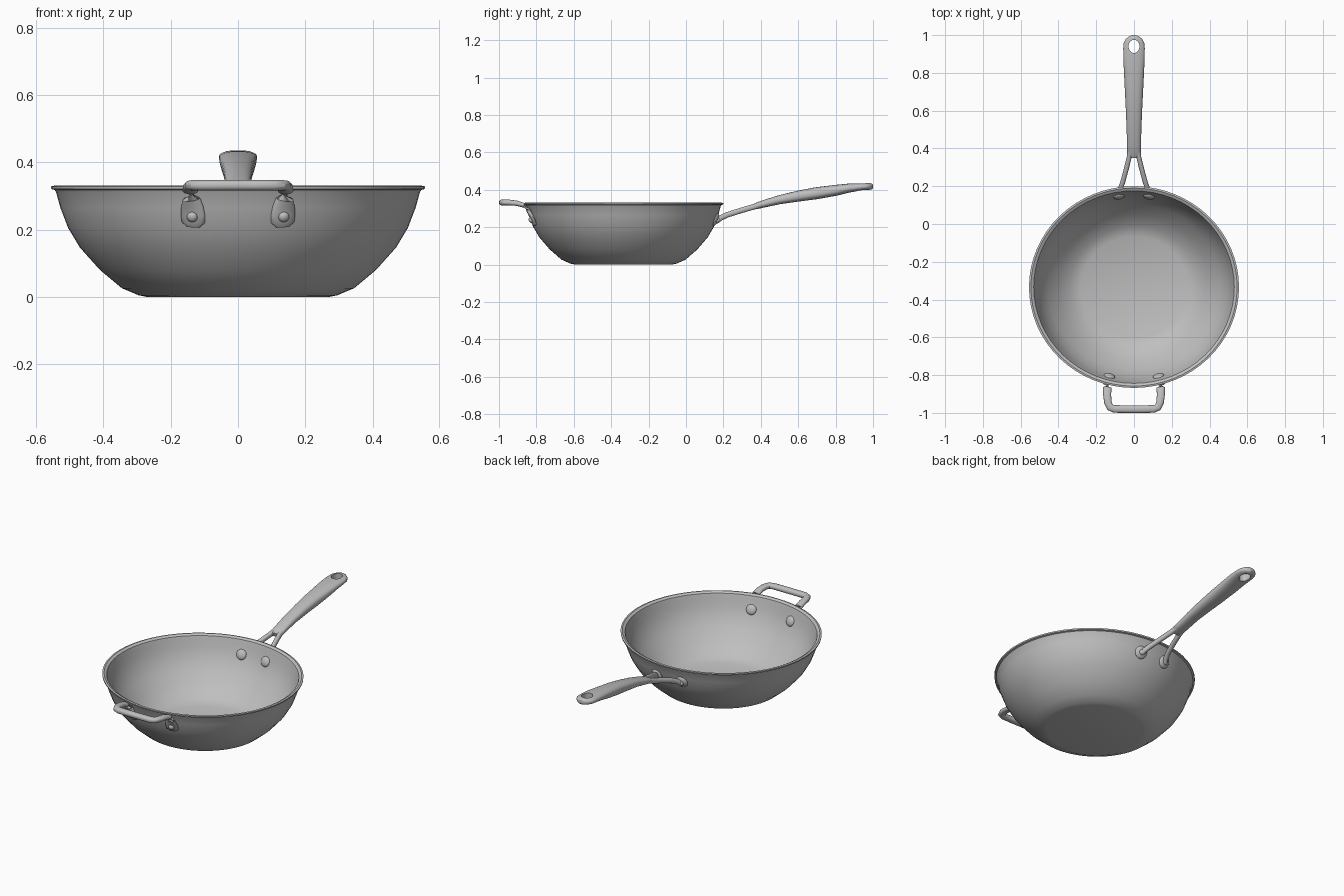
import bpy, bmesh, math
from mathutils import Vector, Matrix

if "Cube" in bpy.data.objects:
    bpy.data.objects.remove(bpy.data.objects["Cube"], do_unlink=True)

GREY = (0.52, 0.52, 0.52, 1.0)
metal = bpy.data.materials.new("grey_metal")
metal.use_nodes = True
metal.diffuse_color = GREY
metal.node_tree.nodes["Principled BSDF"].inputs["Base Color"].default_value = GREY

BOWL_Y, SQUASH = -0.334, 0.96   # bowl centre and its slight ovalness
OUTER = [(0.0, 0.0), (0.27, 0.0), (0.295, 0.005), (0.345, 0.026), (0.41, 0.08),
         (0.47, 0.147), (0.505, 0.205), (0.528, 0.265), (0.541, 0.312)]
RIM = [(0.545, 0.318), (0.555, 0.321), (0.556, 0.329), (0.546, 0.331), (0.531, 0.323)]
INNER = [(0.524, 0.30), (0.514, 0.262), (0.492, 0.207), (0.457, 0.152), (0.398, 0.088),
         (0.337, 0.036), (0.28, 0.014), (0.0, 0.014)]


def finish(bm, name, angle=40):
    """Turn a bmesh into a smooth-shaded object with the metal material."""
    bmesh.ops.recalc_face_normals(bm, faces=bm.faces)
    mesh = bpy.data.meshes.new(name)
    bm.to_mesh(mesh)
    bm.free()
    mesh.materials.append(metal)
    obj = bpy.data.objects.new(name, mesh)
    bpy.context.collection.objects.link(obj)
    smooth(obj, angle)
    return obj


def smooth(obj, angle=40):
    bpy.ops.object.select_all(action='DESELECT')
    obj.select_set(True)
    bpy.context.view_layer.objects.active = obj
    bpy.ops.object.shade_smooth_by_angle(angle=math.radians(angle))


def loft(name, sections, sides=20, power=0.85):
    """Skin rounded sections, each given as (centre, flat-side normal, half width, half height)."""
    bm = bmesh.new()
    centres = [Vector(s[0]) for s in sections]
    rings = []
    for i, (_, n, w, h) in enumerate(sections):
        t = (centres[min(i + 1, len(centres) - 1)] - centres[max(i - 1, 0)]).normalized()
        side = t.cross(Vector(n)).normalized()
        up = side.cross(t)
        ring = []
        for k in range(sides):
            a = 2 * math.pi * k / sides
            c, s = math.cos(a), math.sin(a)
            c = math.copysign(abs(c) ** power, c)
            s = math.copysign(abs(s) ** power, s)
            ring.append(bm.verts.new(centres[i] + side * w * c + up * h * s))
        rings.append(ring)
    for a, b in zip(rings, rings[1:]):
        for k in range(sides):
            j = (k + 1) % sides
            bm.faces.new((a[k], a[j], b[j], b[k]))
    bm.faces.new(rings[0])
    bm.faces.new(rings[-1])
    return finish(bm, name)


def wall(profile, x, z, sign):
    """Point and outward normal on the bowl wall at x and z; sign +1 is the back."""
    pts = sorted(profile, key=lambda p: p[1])
    for (r0, z0), (r1, z1) in zip(pts, pts[1:]):
        if z0 <= z <= z1 and z1 > z0:
            r = r0 + (r1 - r0) * (z - z0) / (z1 - z0)
            y = math.sqrt(r * r - x * x)
            n = Vector((x / r, sign * y / r, -(r1 - r0) / (z1 - z0))).normalized()
            return Vector((x, BOWL_Y + sign * y * SQUASH, z)), n


def dome(name, centre, normal, radius, height):
    """Flattened ball used for rivets and mounting pads."""
    bm = bmesh.new()
    bmesh.ops.create_uvsphere(bm, u_segments=20, v_segments=10, radius=1)
    m = (Matrix.Translation(centre) @ normal.to_track_quat('Z', 'Y').to_matrix().to_4x4()
         @ Matrix.Diagonal((radius, radius, height, 1)))
    bmesh.ops.transform(bm, matrix=m, verts=bm.verts)
    return finish(bm, name)


# Bowl: turned profile with a flared rim
bm = bmesh.new()
verts = [bm.verts.new((r, 0, z)) for r, z in OUTER + RIM + INNER]
edges = [bm.edges.new(p) for p in zip(verts, verts[1:])]
bmesh.ops.spin(bm, geom=verts + edges, cent=(0, 0, 0), axis=(0, 0, 1),
               angle=2 * math.pi, steps=64, use_duplicate=False)
bmesh.ops.remove_doubles(bm, verts=bm.verts, dist=0.0005)
bmesh.ops.transform(bm, verts=bm.verts, matrix=Matrix.Translation((0, BOWL_Y, 0))
                    @ Matrix.Diagonal((1, SQUASH, 1, 1)))
finish(bm, "bowl", 35)

# Long handle grip: (y, z, half width, half height)
GRIP = [(0.352, 0.306, 0.028, 0.012), (0.375, 0.313, 0.036, 0.017), (0.42, 0.326, 0.037, 0.02),
        (0.5, 0.347, 0.039, 0.024), (0.6, 0.366, 0.043, 0.029), (0.7, 0.382, 0.048, 0.032),
        (0.8, 0.397, 0.053, 0.029), (0.87, 0.409, 0.056, 0.024), (0.93, 0.415, 0.057, 0.02),
        (0.96, 0.417, 0.054, 0.019), (0.98, 0.418, 0.043, 0.018), (0.993, 0.418, 0.027, 0.016),
        (1.0, 0.418, 0.010, 0.010)]
grip = loft("long_handle_grip", [((0, y, z), (0, 0, 1), w, h) for y, z, w, h in GRIP], 28, 0.8)

# Hanging hole through the grip
bpy.ops.mesh.primitive_cylinder_add(vertices=28, radius=1, depth=1, location=(0, 0.94, 0.415))
cutter = bpy.context.object
cutter.scale = (0.029, 0.035, 0.3)
cutter.hide_render = True
mod = grip.modifiers.new("hanging_hole", 'BOOLEAN')
mod.operation, mod.solver, mod.object = 'DIFFERENCE', 'EXACT', cutter
bpy.context.view_layer.objects.active = grip
bpy.ops.object.modifier_apply(modifier=mod.name)
bpy.data.objects.remove(cutter, do_unlink=True)
smooth(grip)

# Forked prongs, pads and rivets of the long handle
PRONG = [(0.082, 0.166, 0.235), (0.073, 0.184, 0.249), (0.06, 0.22, 0.266),
         (0.041, 0.29, 0.288), (0.025, 0.355, 0.307), (0.017, 0.42, 0.326)]
for s, side in ((1, "left"), (-1, "right")):
    loft(side + "_prong", [((s * x, y, z), (0, -0.3, 1), 0.013, 0.015) for x, y, z in PRONG], 14)
    p, n = wall(OUTER, s * 0.082, 0.24, 1)
    dome(side + "_back_pad", p, n, 0.036, 0.014)
    dome(side + "_back_rivet", p + n * 0.012, n, 0.016, 0.012)
    p, n = wall(INNER, s * 0.08, 0.245, 1)
    dome(side + "_back_inner_rivet", p, n, 0.03, 0.014)

# Front loop handle: half path (centre, normal, half width, half height), then mirrored
HALF = [((0.133, -0.806, 0.209), (0.2, -0.9, -0.35), 0.020, 0.006),
        ((0.133, -0.812, 0.222), (0.2, -0.9, -0.35), 0.035, 0.010),
        ((0.134, -0.821, 0.245), (0.2, -0.9, -0.3), 0.037, 0.010),
        ((0.136, -0.831, 0.268), (0.1, -0.9, -0.1), 0.033, 0.011),
        ((0.139, -0.843, 0.292), (0, -0.9, 0.3), 0.026, 0.012),
        ((0.142, -0.868, 0.317), (0, -0.6, 0.8), 0.023, 0.013),
        ((0.142, -0.905, 0.328), (0, -0.2, 1), 0.021, 0.014),
        ((0.138, -0.945, 0.332), (0, 0, 1), 0.020, 0.015),
        ((0.127, -0.970, 0.332), (0, 0, 1), 0.020, 0.016),
        ((0.105, -0.979, 0.332), (0, 0, 1), 0.020, 0.016),
        ((0.05, -0.98, 0.332), (0, 0, 1), 0.020, 0.016)]
mirrored = [((-c[0], c[1], c[2]), (-n[0], n[1], n[2]), w, h) for c, n, w, h in reversed(HALF)]
loft("front_loop_handle", HALF + mirrored)

# Front rivets, outside and inside
for s, side in ((1, "left"), (-1, "right")):
    p, n = wall(OUTER, s * 0.133, 0.243, -1)
    dome(side + "_front_rivet", p + n * 0.014, n, 0.016, 0.012)
    p, n = wall(INNER, s * 0.13, 0.25, -1)
    dome(side + "_front_inner_rivet", p, n, 0.03, 0.014)
